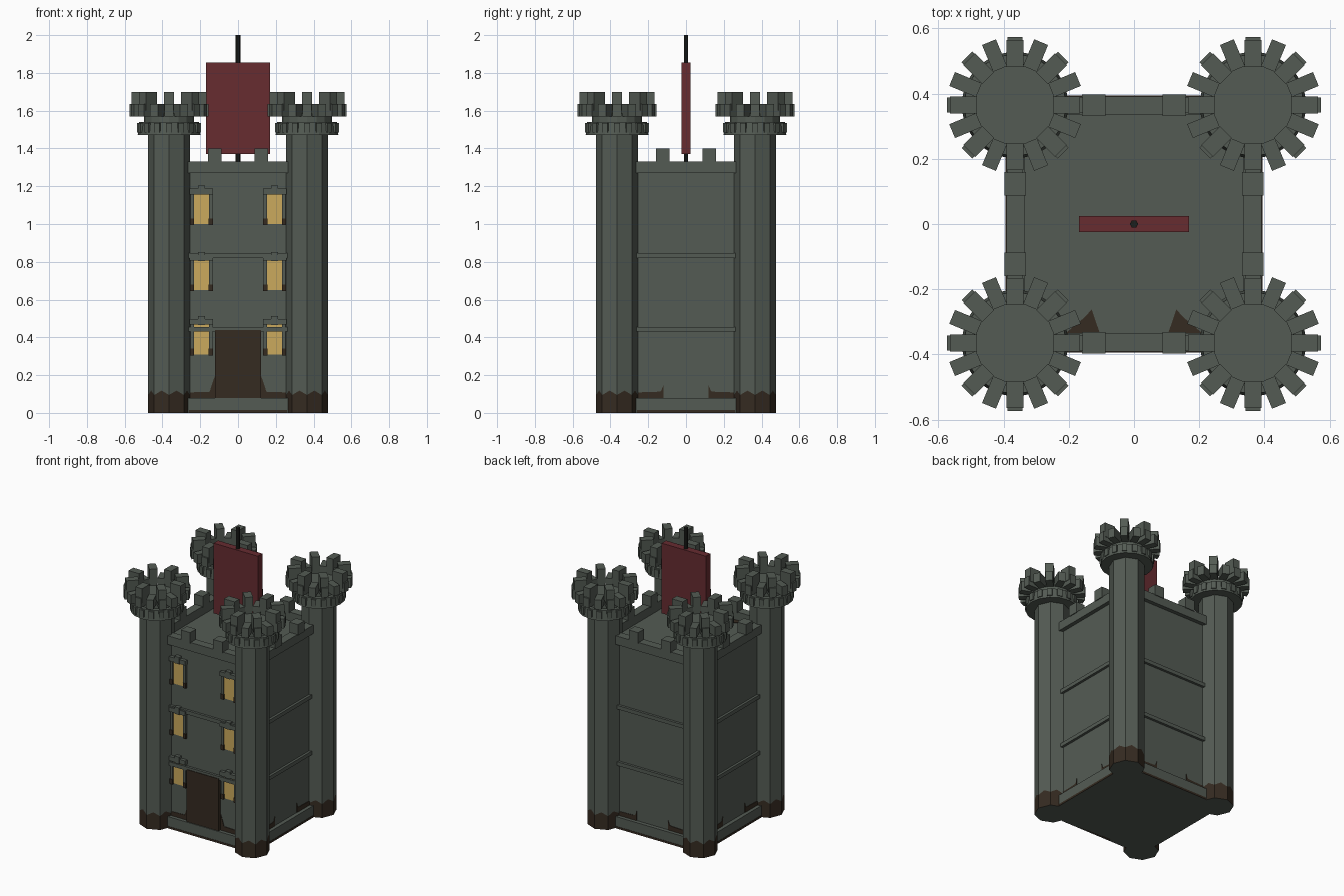
import bpy, bmesh, math
from mathutils import Matrix, Vector

if "Cube" in bpy.data.objects:
    bpy.data.objects.remove(bpy.data.objects["Cube"])


def material(name, rgb):
    m = bpy.data.materials.new(name)
    m.diffuse_color = (*rgb, 1)
    m.use_nodes = True
    m.node_tree.nodes["Principled BSDF"].inputs["Base Color"].default_value = m.diffuse_color
    return m


STONE = material("grey green stone", (0.088, 0.105, 0.088))
DIRT = material("dark brown", (0.036, 0.024, 0.015))
GLOW = material("window yellow", (0.60, 0.40, 0.11))
RED = material("banner red", (0.135, 0.025, 0.030))
BLACK = material("pole black", (0.012, 0.013, 0.011))


def finish(bm, name, *mats):
    bmesh.ops.recalc_face_normals(bm, faces=bm.faces)
    me = bpy.data.meshes.new(name)
    bm.to_mesh(me)
    bm.free()
    for m in mats:
        me.materials.append(m)
    ob = bpy.data.objects.new(name, me)
    bpy.context.collection.objects.link(ob)
    return ob


def add_box(bm, lo, hi, turn=Matrix()):
    c = [(a + b) / 2 for a, b in zip(lo, hi)]
    s = [b - a for a, b in zip(lo, hi)]
    mat = turn @ Matrix.Translation(c) @ Matrix.Diagonal((*s, 1))
    bmesh.ops.create_cube(bm, size=1, matrix=mat)


def box(name, lo, hi, mat, turn=Matrix()):
    bm = bmesh.new()
    add_box(bm, lo, hi, turn)
    return finish(bm, name, mat)


def rotz(a):
    return Matrix.Rotation(a, 4, 'Z')


def lathe(name, profile, n, at, mat):
    bm = bmesh.new()
    rings = [[bm.verts.new((at[0] + r * math.cos(i * math.tau / n),
                            at[1] + r * math.sin(i * math.tau / n), z))
              for i in range(n)] for r, z in profile]
    for a, b in zip(rings, rings[1:]):
        for i in range(n):
            bm.faces.new((a[i], a[(i + 1) % n], b[(i + 1) % n], b[i]))
    bm.faces.new(rings[0])
    bm.faces.new(rings[-1])
    return finish(bm, name, mat)


def plate(name, pts, mat, turn, depth):
    """Thin plate from a flat outline, extruded along depth."""
    bm = bmesh.new()
    f = bm.faces.new([bm.verts.new(p) for p in pts])
    ext = bmesh.ops.extrude_face_region(bm, geom=[f])
    bmesh.ops.translate(bm, vec=depth,
                        verts=[v for v in ext["geom"] if isinstance(v, bmesh.types.BMVert)])
    bmesh.ops.transform(bm, matrix=turn, verts=bm.verts)
    return finish(bm, name, mat)


W = 0.365   # wall face distance

# Keep body, roof included
box("keep_body", (-W, -W, 0), (W, W, 1.27), STONE)

# Plinth, string courses, parapet and merlons on each side
for k, side in enumerate(("front", "right", "back", "left")):
    t = rotz(k * math.pi / 2)
    box(side + "_plinth", (-W, -0.392, 0), (W, -W + 0.01, 0.08), STONE, t)
    for z in (0.43, 0.82):
        box(side + "_string_course", (-W, -0.382, z), (W, -W + 0.01, z + 0.026), STONE, t)
    box(side + "_parapet", (-W, -0.392, 1.27), (W, -0.334, 1.33), STONE, t)
    bm = bmesh.new()
    for x in (-0.124, 0.124):
        add_box(bm, (x - 0.036, -0.397, 1.325), (x + 0.036, -0.331, 1.40), t)
    finish(bm, side + "_merlons", STONE)
    # dirt patches low on the wall
    peak = 0.20 if k == 0 else 0.145
    for s in (-1, 1):
        outline = [(-0.27, 0.08), (-0.12, 0.08), (-0.12, peak), (-0.132, peak - 0.03),
                   (-0.15, 0.112), (-0.27, 0.108)]
        plate(side + "_dirt", [(s * x, -W, z) for x, z in outline], DIRT, t, (0, -0.003, 0))
    box(side + "_foot_dirt", (-0.26, -0.394, 0), (0.26, -0.39, 0.014), DIRT, t)

# Dirt patches on the roof
for s in (-1, 1):
    outline = [(-0.21, -0.335), (-0.15, -0.285), (-0.13, -0.262), (-0.105, -0.335)]
    plate("roof_dirt", [(s * x, y, 1.27) for x, y in outline], DIRT, Matrix(), (0, 0, 0.003))


def shaft(at):
    """Octagonal shaft with a zigzag brown foot."""
    n, r = 16, 0.111
    bm = bmesh.new()
    rings = []
    for lo, hi in ((0, 0), (0.095, 0.118), (1.48, 1.48)):
        ring = []
        for i in range(n):
            a = i * math.tau / n
            rad = r * (math.cos(math.pi / 8) if i % 2 else 1)
            ring.append(bm.verts.new((at[0] + rad * math.cos(a), at[1] + rad * math.sin(a),
                                      hi if i % 2 else lo)))
        rings.append(ring)
    for row in range(2):
        a, b = rings[row], rings[row + 1]
        for i in range(n):
            j = (i + 1) % n
            bm.faces.new((a[i], a[j], b[j], b[i])).material_index = 1 - row
    bm.faces.new(rings[0])
    bm.faces.new(rings[2])
    finish(bm, "tower_shaft", STONE, DIRT)


# Corner towers
for sx in (-1, 1):
    for sy in (-1, 1):
        at = (sx * 0.365, sy * 0.365)
        shaft(at)
        lathe("tower_corbel", [(0.11, 1.47), (0.166, 1.472), (0.158, 1.54)], 16, at, STONE)
        lathe("tower_deck", [(0.132, 1.53), (0.132, 1.585)], 16, at, STONE)
        blocks, merlons, teeth = bmesh.new(), bmesh.new(), bmesh.new()
        for i in range(16):
            t = Matrix.Translation((*at, 0)) @ rotz(i * math.tau / 16)
            add_box(blocks, (0.12, -0.023, 1.57), (0.209, 0.023, 1.635), t)
            add_box(teeth, (0.13, -0.016, 1.485), (0.169, 0.016, 1.535), t)
            if i % 2 == 0:
                add_box(merlons, (0.117, -0.026, 1.60), (0.199, 0.026, 1.70), t)
        finish(blocks, "tower_parapet_blocks", STONE)
        finish(merlons, "tower_merlons", STONE)
        finish(teeth, "tower_corbel_teeth", STONE)

# Front windows with jambs, hood and keystone
for x in (-0.194, 0.194):
    for z in (0.31, 0.65, 1.0):
        box("window_pane", (x - 0.04, -W - 0.006, z), (x + 0.04, -W + 0.002, z + 0.157), GLOW)
        bm = bmesh.new()
        for s in (-1, 1):
            add_box(bm, (x + s * 0.049 - 0.009, -0.379, z + 0.03),
                    (x + s * 0.049 + 0.009, -0.36, z + 0.16))
        add_box(bm, (x - 0.062, -0.388, z + 0.157), (x + 0.062, -0.36, z + 0.187))
        add_box(bm, (x - 0.018, -0.392, z + 0.155), (x + 0.018, -0.36, z + 0.203))
        finish(bm, "window_frame", STONE)
        bm = bmesh.new()
        for s in (-1, 1):
            add_box(bm, (x + s * 0.05 - 0.011, -0.382, z - 0.005),
                    (x + s * 0.05 + 0.011, -0.36, z + 0.03))
        finish(bm, "window_jamb_feet", DIRT)

# Door
box("door", (-0.122, -0.386, 0.0), (0.122, -W + 0.01, 0.44), DIRT)

# Banner on its pole
box("banner", (-0.169, -0.024, 1.37), (0.169, 0.024, 1.855), RED)
lathe("banner_pole", [(0.013, 1.26), (0.013, 2.0)], 6, (0, 0), BLACK)
